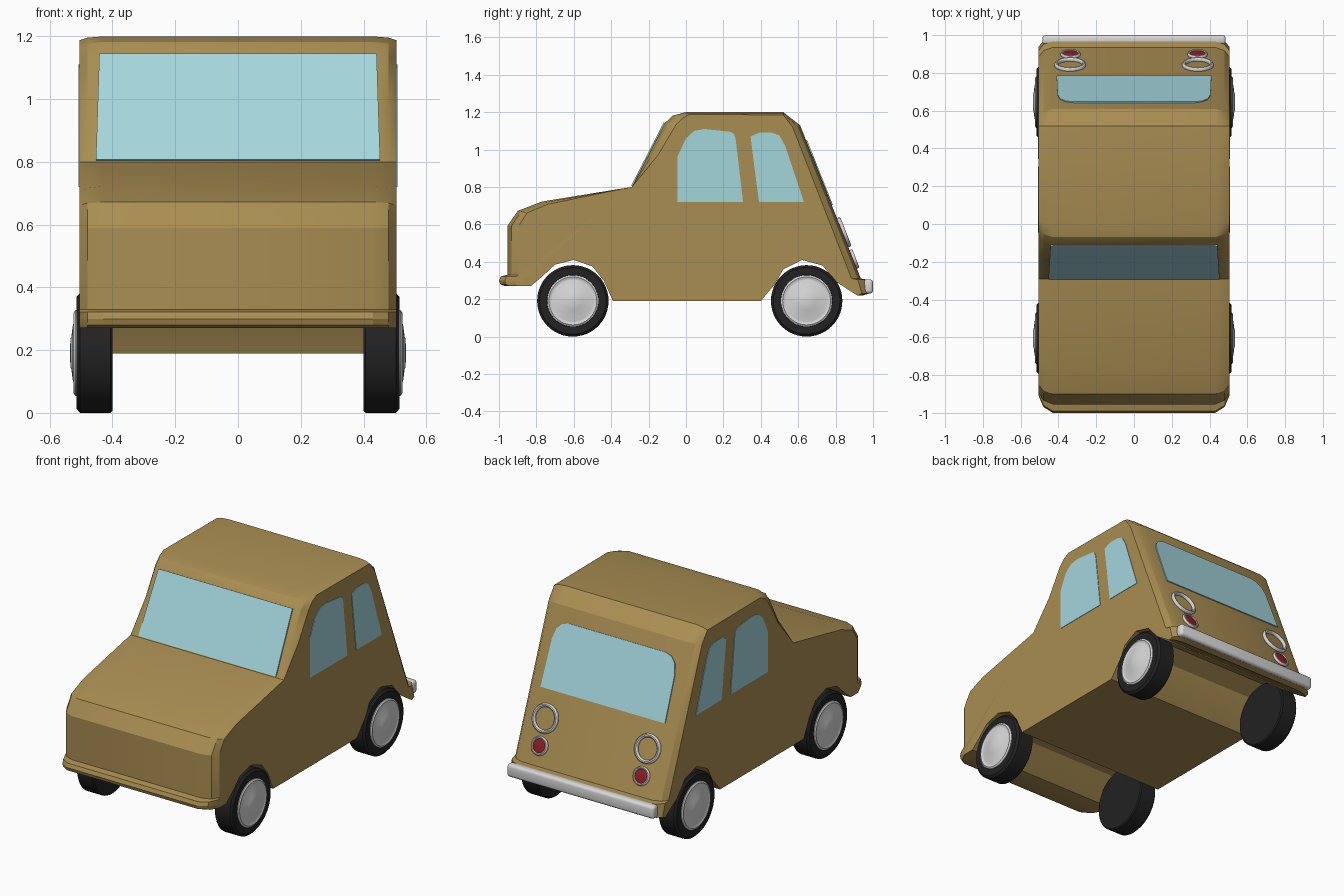
import bpy, bmesh, math
from mathutils import Vector, Matrix

if "Cube" in bpy.data.objects:
    bpy.data.objects.remove(bpy.data.objects["Cube"])


def material(name, rgb):
    m = bpy.data.materials.new(name)
    m.diffuse_color = (*rgb, 1)
    m.use_nodes = True
    m.node_tree.nodes["Principled BSDF"].inputs["Base Color"].default_value = m.diffuse_color
    return m


PAINT = material("ochre paint", (0.40, 0.27, 0.085))
GLASS = material("pale blue glass", (0.37, 0.67, 0.72))
RUBBER = material("black rubber", (0.016, 0.016, 0.016))
CHROME = material("light chrome", (0.68, 0.68, 0.68))
RED = material("red lens", (0.26, 0.014, 0.018))


def finish(name, bm, mat, angle=30):
    bmesh.ops.recalc_face_normals(bm, faces=bm.faces)
    me = bpy.data.meshes.new(name)
    bm.to_mesh(me)
    bm.free()
    me.materials.append(mat)
    ob = bpy.data.objects.new(name, me)
    bpy.context.collection.objects.link(ob)
    bpy.ops.object.select_all(action='DESELECT')
    ob.select_set(True)
    bpy.context.view_layer.objects.active = ob
    bpy.ops.object.shade_smooth_by_angle(angle=math.radians(angle))
    return ob


def plate(name, pts, origin, u, v, mat, thick=0.006):
    """Flat polygon given in (u, v) coordinates, standing proud along u x v."""
    o, u, v = Vector(origin), Vector(u).normalized(), Vector(v).normalized()
    n = u.cross(v)
    bm = bmesh.new()
    low = [bm.verts.new(o + u * a + v * b - n * 0.002) for a, b in pts]
    high = [bm.verts.new(o + u * a + v * b + n * thick) for a, b in pts]
    bm.faces.new(low)
    bm.faces.new(high)
    for i in range(len(pts)):
        j = (i + 1) % len(pts)
        bm.faces.new((low[i], low[j], high[j], high[i]))
    return finish(name, bm, mat)


def lathe(name, profile, matrix, mat, closed=False, steps=48):
    """Revolve (height, radius) points about local z, then place by matrix."""
    bm = bmesh.new()
    pts = [bm.verts.new((r, 0, h)) for h, r in profile]
    edges = [bm.edges.new(p) for p in zip(pts, pts[1:])]
    if closed:
        edges.append(bm.edges.new((pts[-1], pts[0])))
    bmesh.ops.spin(bm, geom=pts + edges, cent=(0, 0, 0), axis=(0, 0, 1),
                   angle=math.tau, steps=steps)
    bmesh.ops.remove_doubles(bm, verts=bm.verts, dist=0.0002)
    bmesh.ops.transform(bm, matrix=matrix, verts=bm.verts)
    return finish(name, bm, mat)


# Body: side profile (y, z) with the inward shift it takes at the car's sides
upper = [
    (-0.83, 0.27, 0, 0), (-0.97, 0.27, .07, 0), (-0.993, 0.28, .085, 0),
    (-1.0, 0.30, .09, 0), (-0.99, 0.322, .085, 0), (-0.955, 0.33, .06, 0),
    (-0.955, 0.59, .06, 0), (-0.90, 0.672, .05, -.01), (-0.77, 0.722, .03, -.015),
    (-0.29, 0.80, 0, 0), (-0.20, 0.97, .05, 0), (-0.115, 1.14, .06, -.01),
    (-0.07, 1.182, .05, -.015), (0.0, 1.20, .02, -.012), (0.52, 1.20, 0, -.015),
    (0.61, 1.13, -.04, -.01), (0.935, 0.31, -.05, 0),
    (0.968, 0.305, -.05, 0), (0.98, 0.23, -.04, 0), (0.945, 0.22, -.03, 0)]
under = [(0.80, 0.295), (0.73, 0.38), (0.62, 0.41), (0.52, 0.36), (0.475, 0.28),
         (0.40, 0.19), (-0.39, 0.19), (-0.44, 0.30), (-0.50, 0.375), (-0.60, 0.41),
         (-0.70, 0.385), (-0.77, 0.32)]
profile = upper + [(y, z, 0, 0) for y, z in under]
stations = [(-.505, 1), (-.48, .35), (-.43, 0), (.43, 0), (.48, .35), (.505, 1)]
bm = bmesh.new()
loops = [[bm.verts.new((x, y + dy * f, z + dz * f)) for y, z, dy, dz in profile]
         for x, f in stations]
for a, b in zip(loops, loops[1:]):
    for i in range(len(profile)):
        j = (i + 1) % len(profile)
        bm.faces.new((a[i], a[j], b[j], b[i]))
bm.faces.new(loops[0])
bm.faces.new(loops[-1])
finish("car_body", bm, PAINT, 28)

# Windscreen and rear window
plate("windscreen", [(-.453, .005), (.453, .005), (.442, .385), (-.442, .385)],
      (0, -0.29, 0.80), (1, 0, 0), (0, 0.175, 0.34), GLASS)
half = [(.41, -.46), (.405, -.19), (.39, -.13), (.36, -.098), (.32, -.086)]
plate("rear_window", half + [(-x, s) for x, s in reversed(half)],
      (0, 0.61, 1.13), (-1, 0, 0), (0, -0.325, 0.82), GLASS)

# Side windows
front_pane = [(-.045, .72), (.305, .72), (.265, 1.06), (.255, 1.085), (.235, 1.095),
              (.10, 1.11), (.045, 1.1), (.0, 1.06), (-.045, .965)]
rear_pane = [(.39, .72), (.63, .72), (.53, 1.02), (.50, 1.075), (.46, 1.09),
             (.39, 1.09), (.345, 1.07)]
for side, s in (("right", 1), ("left", -1)):
    for label, pane in (("front", front_pane), ("rear", rear_pane)):
        plate(f"{side}_{label}_window", [(y * s, z) for y, z in pane],
              (0.505 * s, 0, 0), (0, s, 0), (0, 0, 1), GLASS, 0.003)

# Wheels: tyre and domed hubcap
tyre = [(.40, 0), (.40, .184), (.406, .191), (.503, .191), (.515, .178),
        (.515, .138), (.49, .13)]
hub = [(.49, .137), (.518, .137), (.524, .128), (.519, .117), (.519, .112),
       (.527, .085), (.531, .052), (.534, .045), (.536, 0)]
for side, s in (("right", 1), ("left", -1)):
    for label, y in (("front", -0.605), ("rear", 0.645)):
        m = Matrix.Translation((0, y, 0.191)) @ Matrix.Rotation(s * math.pi / 2, 4, 'Y')
        lathe(f"{side}_{label}_tyre", tyre, m, RUBBER)
        lathe(f"{side}_{label}_hubcap", hub, m, CHROME)

# Tail lights: large chrome ring and small red lens with rim, on the sloped back
tilt = Vector((0, 0.82, 0.325)).to_track_quat('Z', 'Y').to_matrix().to_4x4()


def ring(radius, thick):
    return [(0.006 + 1.2 * thick * math.sin(a), radius + thick * math.cos(a))
            for a in (k * math.tau / 10 for k in range(10))]


def on_back(x, z):
    return Matrix.Translation((x, 0.61 + (1.13 - z) * 0.325 / 0.82, z)) @ tilt


for side, s in (("right", 1), ("left", -1)):
    lathe(f"{side}_lamp_ring", ring(.073, .011), on_back(.338 * s, .555), CHROME, True, 36)
    low = on_back(.336 * s, .413)
    lathe(f"{side}_tail_light_rim", ring(.046, .008), low, CHROME, True, 36)
    lathe(f"{side}_tail_light", [(-.005, .045), (.01, .045), (.014, .03), (.015, 0)],
          low, RED, steps=36)

# Rear bumper bar
bm = bmesh.new()
bmesh.ops.create_cube(bm, size=1)
bmesh.ops.scale(bm, vec=(.97, .05, .075), verts=bm.verts)
bmesh.ops.translate(bm, vec=(0, .975, .268), verts=bm.verts)
bmesh.ops.bevel(bm, geom=bm.edges[:], offset=.016, segments=3, profile=.5, affect='EDGES')
finish("rear_bumper", bm, CHROME, 40)
